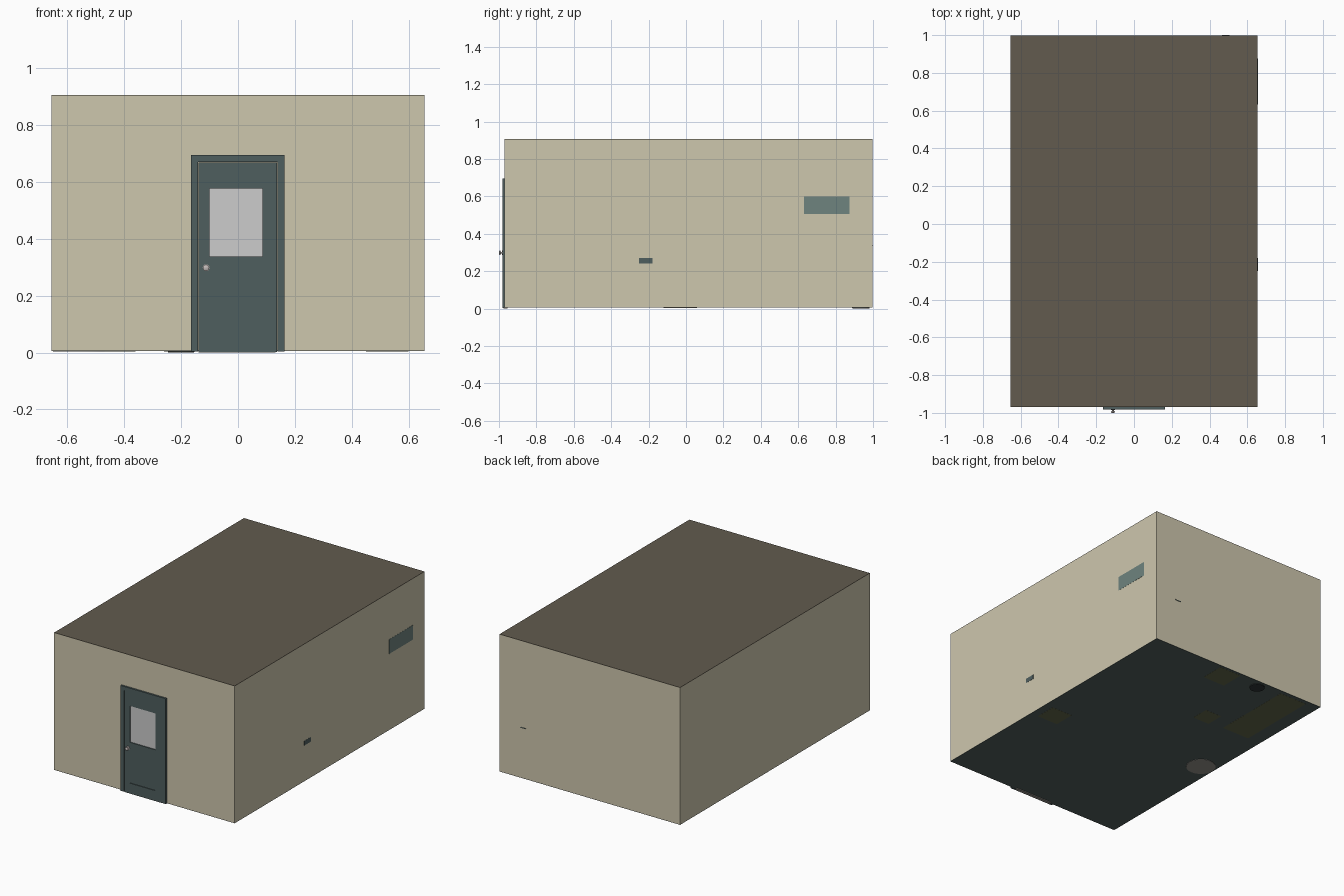
import bpy, bmesh, math
from mathutils import Matrix

if "Cube" in bpy.data.objects:
    bpy.data.objects.remove(bpy.data.objects["Cube"])


def material(name, r, g, b):
    """Flat material from an sRGB colour, stored as linear values."""
    def lin(c):
        c /= 255
        return c / 12.92 if c <= 0.04045 else ((c + 0.055) / 1.055) ** 2.4
    m = bpy.data.materials.new(name)
    m.diffuse_color = (lin(r), lin(g), lin(b), 1)
    m.use_nodes = True
    m.node_tree.nodes["Principled BSDF"].inputs["Base Color"].default_value = m.diffuse_color
    return m


CREAM = material("cream wall", 206, 199, 174)
BROWN = material("brown roof", 98, 91, 78)
TEAL = material("dark teal paint", 79, 94, 94)
FLOOR = material("green grey floor", 84, 97, 93)
GLASS = material("frosted pane", 204, 204, 204)
SCREEN = material("pale teal", 111, 132, 126)
METAL = material("pale metal", 196, 188, 186)
OLIVE = material("olive furniture", 100, 104, 74)
BLACK = material("charcoal", 48, 54, 56)
GREY = material("warm grey", 150, 146, 140)


def finish(name, bm, mat):
    me = bpy.data.meshes.new(name)
    bm.to_mesh(me)
    bm.free()
    me.materials.append(mat)
    ob = bpy.data.objects.new(name, me)
    bpy.context.collection.objects.link(ob)
    return ob


def boxes(name, mat, *spans):
    """One object from boxes given as (x0, x1, y0, y1, z0, z1)."""
    bm = bmesh.new()
    for x0, x1, y0, y1, z0, z1 in spans:
        mtx = Matrix.Translation(((x0 + x1) / 2, (y0 + y1) / 2, (z0 + z1) / 2))
        bmesh.ops.create_cube(bm, size=1, matrix=mtx @ Matrix.Diagonal((x1 - x0, y1 - y0, z1 - z0, 1)))
    return finish(name, bm, mat)


def lathe(name, mat, profile, loc, tilt=0, n=24):
    """Spin (radius, height) points round a local z axis."""
    bm = bmesh.new()
    vs = [bm.verts.new((r, 0, h)) for r, h in profile]
    es = [bm.edges.new(p) for p in zip(vs, vs[1:])]
    bmesh.ops.spin(bm, geom=vs + es, cent=(0, 0, 0), axis=(0, 0, 1), angle=math.tau, steps=n)
    bmesh.ops.remove_doubles(bm, verts=bm.verts, dist=1e-5)
    bmesh.ops.recalc_face_normals(bm, faces=bm.faces)
    bmesh.ops.transform(bm, verts=bm.verts, matrix=Matrix.Translation(loc) @ Matrix.Rotation(tilt, 4, 'X'))
    ob = finish(name, bm, mat)
    for p in ob.data.polygons:
        p.use_smooth = True
    bpy.context.view_layer.objects.active = ob
    ob.select_set(True)
    bpy.ops.object.shade_smooth_by_angle(angle=math.radians(40))
    ob.select_set(False)


# Room shell
X, F, B, T, t = 0.655, -0.97, 0.997, 0.906, 0.006
boxes("walls", CREAM,
      (-X, X, F, F + t, 0.0065, T - 0.0015), (-X, X, B - t, B, 0.0065, T - 0.0015),
      (-X, -X + t, F + t, B - t, 0.0065, T - 0.0015), (X - t, X, F + t, B - t, 0.0065, T - 0.0015))
boxes("roof", BROWN, (-X, X, F, B, T - 0.0015, T))
boxes("floor", FLOOR, (-X, X, F, B, 0.005, 0.0065))

# Door casing, rails around a recessed pane and a recessed lower panel
boxes("door_frame", TEAL, (-0.165, -0.14, -0.982, F, 0.004, 0.695),
      (0.138, 0.163, -0.982, F, 0.004, 0.695), (-0.14, 0.138, -0.982, F, 0.67, 0.695))
boxes("door_leaf", TEAL, (-0.139, -0.1, -0.979, F, 0.002, 0.669), (0.087, 0.137, -0.979, F, 0.002, 0.669),
      (-0.1, 0.087, -0.979, F, 0.577, 0.669), (-0.1, 0.087, -0.979, F, 0.23, 0.338),
      (-0.1, 0.087, -0.979, F, 0.002, 0.07), (-0.1, 0.087, -0.975, F, 0.07, 0.23))
boxes("door_pane", GLASS, (-0.1, 0.087, -0.973, F, 0.338, 0.577))
boxes("door_sill", GREY, (-0.138, 0.132, -0.976, -0.955, 0.0, 0.005))
lathe("door_knob", METAL, [(0, 0), (0.012, 0), (0.012, 0.004), (0.005, 0.006), (0.005, 0.011),
                           (0.011, 0.014), (0.011, 0.018), (0.006, 0.021), (0, 0.021)],
      (-0.112, -0.979, 0.298), math.pi / 2)

# Plates showing in the side and back walls
boxes("side_panel", SCREEN, (X - 0.01, X + 0.001, 0.632, 0.875, 0.505, 0.6))
boxes("side_vent", TEAL, (X - 0.01, X + 0.001, -0.25, -0.18, 0.24, 0.27))
boxes("back_socket", TEAL, (0.465, 0.505, 0.98, 1.0, 0.334, 0.338))

# Furniture standing inside, its feet just visible through the floor
boxes("desk_top", TEAL, (-0.2, 0.645, 0.72, 0.985, 0.25, 0.265), (0.4, 0.645, -0.25, 0.72, 0.25, 0.265))
boxes("drawer_units", OLIVE, (-0.03, 0.13, 0.82, 0.98, 0.0045, 0.25),
      (0.45, 0.6, -0.2, -0.06, 0.0045, 0.25), (-0.26, -0.14, 0.4, 0.52, 0.0045, 0.2))
boxes("low_cabinet", OLIVE, (-0.56, -0.36, 0.42, 0.97, 0.0045, 0.2))
lathe("waste_bin", BLACK, [(0, 0), (0.046, 0), (0.055, 0.11), (0.051, 0.11), (0.043, 0.006), (0, 0.006)],
      (-0.2, 0.935, 0.0))
lathe("stool", GREY, [(0, 0), (0.09, 0), (0.09, 0.012), (0.015, 0.02), (0.015, 0.16),
                      (0.08, 0.17), (0.08, 0.19), (0, 0.19)], (-0.56, -0.03, 0.003))
